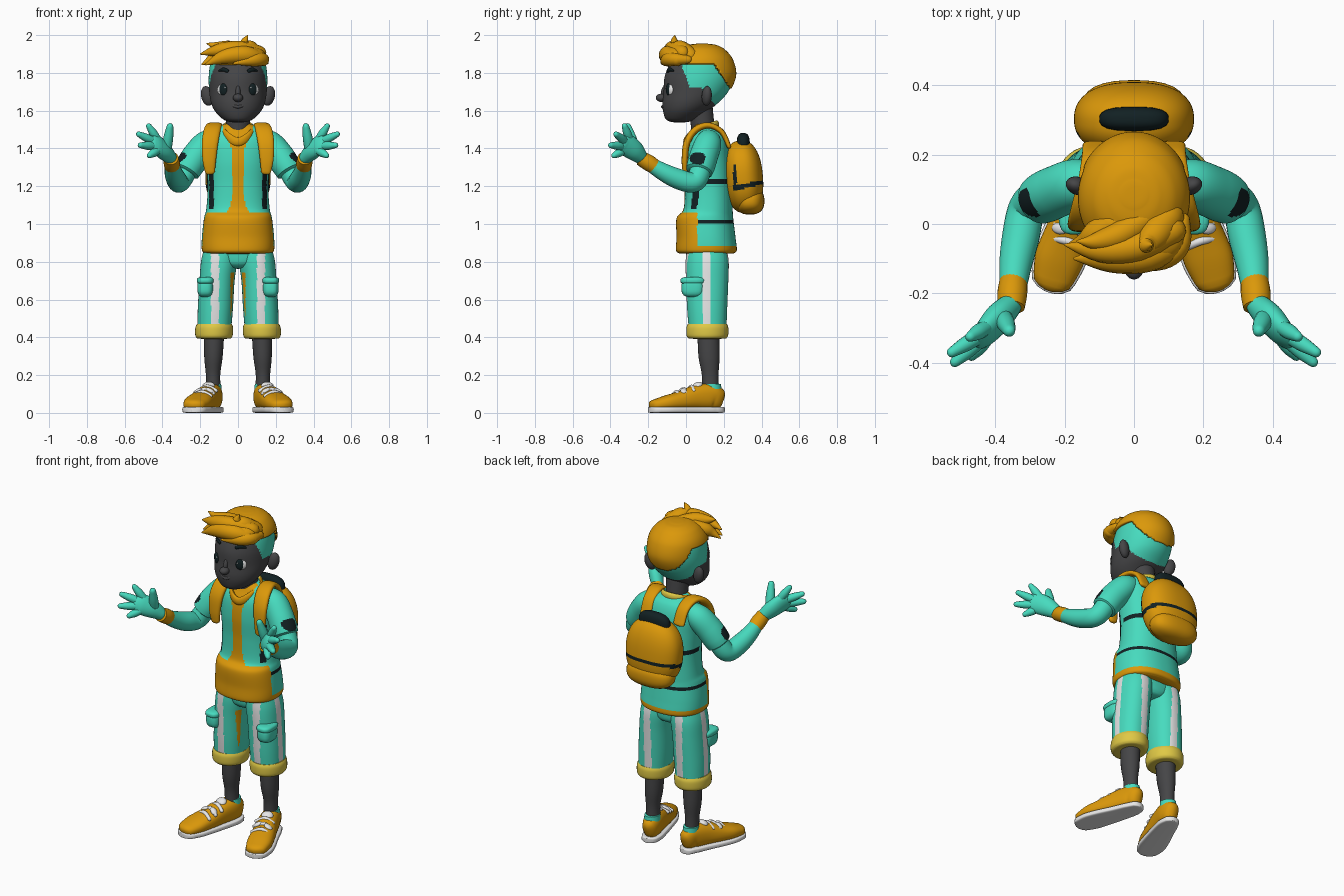
import bpy, bmesh, math
from mathutils import Vector, Euler


def material(name, rgb):
    m = bpy.data.materials.new(name)
    m.diffuse_color = (*rgb, 1)
    return m


ORANGE = material("orange", (0.71, 0.315, 0.003))
TEAL = material("teal", (0.063, 0.71, 0.52))
SKIN = material("charcoal skin", (0.06, 0.06, 0.063))
YELLOW = material("yellow", (0.74, 0.58, 0.06))
WHITE = material("white", (0.82, 0.82, 0.82))
BLACK = material("black", (0.006, 0.015, 0.017))


def finish(name, bm, mats, mirror, paint=None):
    """Turn a bmesh into a smooth object, coloured per face by the paint rule."""
    bmesh.ops.recalc_face_normals(bm, faces=bm.faces)
    for f in bm.faces:
        f.smooth = True
        if paint:
            f.material_index = paint(f.calc_center_median())
    me = bpy.data.meshes.new(name)
    bm.to_mesh(me)
    bm.free()
    me.set_sharp_from_angle(angle=math.radians(50))
    for m in mats if isinstance(mats, list) else [mats]:
        me.materials.append(m)
    ob = bpy.data.objects.new(name, me)
    bpy.context.collection.objects.link(ob)
    if mirror:
        mod = ob.modifiers.new("mirror", 'MIRROR')
        mod.use_mirror_merge = False
    return ob


def spline(pts, steps):
    rows = [list(q) if len(q) == 5 else [*q, q[3]] for q in pts]
    out = []
    for i in range(len(rows) - 1):
        a, b, c, d = rows[max(i - 1, 0)], rows[i], rows[i + 1], rows[min(i + 2, len(rows) - 1)]
        for j in range(steps):
            t = j / steps
            out.append([0.5 * (2 * q + (r - p) * t + (2 * p - 5 * q + 4 * r - s) * t * t
                               + (3 * q - p - 3 * r + s) * t ** 3) for p, q, r, s in zip(a, b, c, d)])
    return out + [rows[-1]]


def sweep(name, mats, pts, ref=(1, 0, 0), n=24, steps=5, p=2, flat=False, cap=None, k=1,
          mirror=False, paint=None, keep=None):
    """Skin (x, y, z, radius along ref, other radius) sections; the ends are rounded."""
    rows = spline(pts, steps)
    secs = []
    for i, q in enumerate(rows):
        t = Vector(rows[min(i + 1, len(rows) - 1)][:3]) - Vector(rows[max(i - 1, 0)][:3])
        t = Vector((0, 0, 1)) if flat else t.normalized()
        secs.append((Vector(q[:3]), t, max(q[3], .001), max(q[4], .001)))

    def ends(sec, sign):
        c, t, a, b = sec
        depth = min(a, b) if cap is None else cap
        for ang in (30, 55, 75, 87):
            w = math.cos(math.radians(ang))
            yield c + t * sign * depth * math.sin(math.radians(ang)), t, a * w, b * w ** k
    secs = list(ends(secs[0], -1))[::-1] + secs + list(ends(secs[-1], 1))
    bm = bmesh.new()
    rings = []
    for c, t, a, b in secs:
        r = Vector(ref)
        u = (r - t * r.dot(t)).normalized()
        v = t.cross(u)
        ring = []
        for i in range(n):
            co, si = math.cos(math.tau * i / n), math.sin(math.tau * i / n)
            ring.append(bm.verts.new(c + u * a * math.copysign(abs(co) ** (2 / p), co)
                                     + v * b * math.copysign(abs(si) ** (2 / p), si)))
        rings.append(ring)
    for r0, r1 in zip(rings, rings[1:]):
        for i in range(n):
            bm.faces.new((r0[i], r0[(i + 1) % n], r1[(i + 1) % n], r1[i]))
    bm.faces.new(rings[0])
    bm.faces.new(rings[-1])
    if keep:
        bmesh.ops.delete(bm, geom=[f for f in bm.faces if not keep(f.calc_center_median())],
                         context='FACES')
    return finish(name, bm, mats, mirror, paint)


def blob(name, mats, loc, size, rot=(0, 0, 0), p=2, n=24, mirror=False, paint=None):
    """Ellipsoid; larger p makes it boxier."""
    bm = bmesh.new()
    bmesh.ops.create_uvsphere(bm, u_segments=n, v_segments=n * 2 // 3, radius=1)
    e = Euler(rot).to_matrix()
    for v in bm.verts:
        v.co *= sum(abs(x) ** p for x in v.co) ** (-1 / p)
        v.co = e @ Vector(a * b for a, b in zip(v.co, size)) + Vector(loc)
    return finish(name, bm, mats, mirror, paint)


# Hoodie body: pouch, centre stripe, hem and dark belts are face colours
def hoodie_paint(c):
    x, y, z = abs(c.x), c.y, c.z
    if z < .885 or (z < 1.06 and y < .06):
        return 1
    if y < .08 and x < .034 + max(0, 1.12 - z) * .4 + max(0, z - 1.4) * .4:
        return 1
    if (1.003 < z < 1.025 and y > .06) or (1.21 < z < 1.235 and y > .1):
        return 2
    return 2 if .128 < x < .153 and y < .1 and 1.08 < z < 1.31 else 0


sweep("hoodie_body", [TEAL, ORANGE, BLACK],
      [(0, .108, .845, .175, .145), (0, .108, .862, .191, .161), (0, .106, .93, .191, .156),
       (0, .10, 1.03, .180, .150), (0, .117, 1.08, .168, .130), (0, .118, 1.2, .160, .125),
       (0, .112, 1.33, .166, .125), (0, .112, 1.43, .172, .115), (0, .115, 1.49, .145, .09),
       (0, .105, 1.52, .09, .065), (0, .10, 1.53, .07, .055)],
      n=128, steps=10, p=2.3, flat=True, cap=.004, paint=hoodie_paint)
ring = [math.tau * i / 24 for i in range(25)]
sweep("hoodie_collar", [ORANGE, YELLOW],
      [(.08 * math.cos(a), .08 + .082 * math.sin(a),
        1.495 + .03 * math.sin(a) - .03 * max(0, -math.sin(a)) ** 3, .024, .013)
       for a in ring], ref=(0, 0, 1), n=12, steps=3, paint=lambda c: int(c.y > .135))
sweep("neck", SKIN, [(0, .09, 1.42, .065), (0, .09, 1.5, .062), (0, .075, 1.62, .066)], flat=True)

# Backpack and straps
def pack_paint(c):
    edge = 1.18 + (c.y - .27) * .22
    if c.y > .25 and edge < c.z < edge + .024:
        return 1
    return 1 if .25 < c.y < .268 and 1.19 < c.z < 1.31 else 0


blob("backpack", [ORANGE, BLACK], (0, .303, 1.25), (.173, .104, .193), rot=(.09, 0, 0), p=2.35,
     n=96, paint=pack_paint)
blob("backpack_pocket", ORANGE, (0, .338, 1.122), (.15, .077, .072), p=2.5, n=32)
blob("backpack_handle", BLACK, (0, .303, 1.42), (.1, .035, .062), p=2.8)
sweep("shoulder_straps", ORANGE,
      [(.148, -.004, 1.275, .026, .014), (.152, -.006, 1.34, .036, .017), (.148, .005, 1.43, .043, .018),
       (.136, .05, 1.498, .044, .018), (.122, .12, 1.522, .04, .016), (.115, .19, 1.487, .036, .014),
       (.112, .228, 1.41, .036, .012)], p=2.6, mirror=True)

# Sleeves with a dark badge, arms, wristbands
def badge(c):
    return int(c.x > .22 and ((c.y - .062) / .042) ** 2 + ((c.z - 1.347) / .034) ** 2 < 1)


sweep("sleeves", [TEAL, BLACK],
      [(.12, .12, 1.445, .06), (.17, .115, 1.42, .072), (.22, .095, 1.362, .075),
       (.253, .08, 1.312, .075), (.272, .07, 1.28, .071)],
      ref=(0, 1, 0), n=64, steps=10, cap=.012, mirror=True, paint=badge)
sweep("arms", TEAL, [(.24, .09, 1.35, .055), (.287, .068, 1.255, .056), (.312, .035, 1.22, .054),
                     (.327, -.04, 1.238, .054), (.342, -.12, 1.275, .047), (.352, -.22, 1.335, .034)],
      ref=(1, .3, 0), mirror=True)
sweep("wristbands", ORANGE, [(.348, -.165, 1.302, .04), (.351, -.2, 1.325, .043),
                             (.354, -.24, 1.348, .039)], cap=.006, mirror=True)

# Open hands
sweep("palms", TEAL, [(.357, -.235, 1.35, .036, .034), (.392, -.272, 1.387, .053, .04),
                      (.428, -.312, 1.417, .058, .033), (.448, -.33, 1.428, .052, .026)],
      ref=(.1, .35, .93), mirror=True)
FINGERS = {"index": ((.43, -.30, 1.452), (.472, -.325, 1.518)),
           "middle": ((.445, -.322, 1.437), (.525, -.37, 1.475)),
           "ring": ((.445, -.335, 1.412), (.516, -.398, 1.417)),
           "little": ((.43, -.335, 1.387), (.468, -.38, 1.363)),
           "thumb": ((.378, -.268, 1.395), (.36, -.308, 1.516))}
for name, (a, b) in FINGERS.items():
    r = .026 if name == "thumb" else .022
    mid = [(p + q) / 2 for p, q in zip(a, b)]
    sweep(name + "_fingers", TEAL, [(*a, r), (*mid, r), (*b, r * .68)], ref=(.3, .2, .9) if name not in
          ("thumb", "index") else (1, 0, 0), n=14, mirror=True)

# Shorts with stripes, cargo pockets and rolled cuffs
def shorts_paint(c):
    x, y = c.x, c.y
    if (.1 < x < .143 and y < .1) or (.085 < x < .13 and y > .15) or (.088 < y < .13 and x > .15):
        return 1
    return 2 if x < .04 and .03 < y < .065 and .48 < c.z < .74 else 0


sweep("shorts_legs", [TEAL, WHITE, ORANGE],
      [(.126, .115, .42, .088, .098), (.12, .112, .55, .093, .106), (.111, .112, .7, .093, .112),
       (.1, .112, .8, .096, .114), (.092, .11, .87, .088, .105)],
      n=96, steps=8, p=2.2, flat=True, cap=.005, mirror=True, paint=shorts_paint)
sweep("shorts_seat", TEAL, [(0, .115, .775, .06, .085), (0, .112, .80, .10, .1), (0, .11, .87, .15, .105)],
      n=32, p=3, flat=True, cap=.012)
blob("cargo_pockets", TEAL, (.173, .036, .663), (.042, .06, .05), p=3.2, mirror=True)
blob("pocket_flaps", TEAL, (.173, .036, .7), (.045, .066, .02), p=3.2, mirror=True)
sweep("shorts_cuffs", YELLOW, [(.127, .113, .395, .09, .1), (.127, .113, .41, .099, .11),
                               (.126, .113, .45, .1, .111), (.125, .113, .47, .093, .104)],
      n=40, flat=True, cap=.004, mirror=True)
sweep("lower_legs", SKIN, [(.13, .13, .1, .04, .045), (.132, .128, .2, .038, .044),
                           (.13, .122, .3, .049, .056), (.126, .118, .44, .054, .058)],
      flat=True, mirror=True)

# Shoes: upper, sole, sock lining, laces
SHOE = [(.127, .16, .077, .045, .062), (.135, .125, .086, .053, .07), (.16, .05, .08, .06, .066),
        (.19, -.03, .063, .068, .052), (.215, -.10, .052, .071, .042), (.232, -.155, .042, .06, .033)]
sweep("shoe_uppers", ORANGE, SHOE, n=32, p=2.4, cap=.04, k=.6, mirror=True)
sweep("shoe_soles", WHITE, [(x, y, .016, a + .006, .016) for x, y, z, a, b in SHOE],
      n=32, p=5, cap=.045, k=.1, mirror=True)
sweep("shoe_linings", TEAL, [(.131, .137, .12, .045, .052), (.131, .137, .152, .042, .048)],
      flat=True, cap=.004, mirror=True)
blob("shoe_tongues", WHITE, (.156, .06, .142), (.034, .03, .02), rot=(.5, 0, .3), mirror=True)
for i in range(3):
    x, y, z = .163 + .014 * i, .03 - .04 * i, .138 - .014 * i
    sweep("lace_%d" % (i + 1), WHITE, [(x - .046, y - .02, z - .02, .011), (x, y, z, .012),
                                       (x + .046, y + .01, z - .02, .011)],
          ref=(0, 0, 1), n=10, mirror=True)
blob("lace_bow_inner", WHITE, (.148, -.022, .118), (.027, .018, .012), rot=(0, -.5, .5), n=12, mirror=True)
blob("lace_bow_outer", WHITE, (.213, -.012, .115), (.027, .018, .012), rot=(0, .5, .1), n=12, mirror=True)

# Head with shaved sides, and the hair cap cut from the same shape
def is_hair(c):
    return c.z > 1.845 - max(0, c.y - .155) * 1.55


def head_paint(c):
    if is_hair(c):
        return 2
    low = 1.72 - max(0, c.y - .08) * 1.2
    return int(c.z > low and c.y > -.015 + (1.82 - c.z) * .35)


HEAD = [(0, -.035, 1.54, .045, .045), (0, -.025, 1.555, .08, .082), (0, -.004, 1.595, .120, .117),
        (0, .022, 1.64, .142, .147), (0, .052, 1.70, .152, .171), (0, .07, 1.78, .155, .183),
        (0, .078, 1.86, .143, .158), (0, .08, 1.912, .108, .115), (0, .083, 1.936, .065, .07),
        (0, .085, 1.943, .03, .03)]
sweep("head", [SKIN, TEAL, ORANGE], HEAD, n=128, steps=10, flat=True, cap=.002, paint=head_paint)
cap = sweep("hair_cap", ORANGE, [(x, y, z + .01, a + .013, b + .013) for x, y, z, a, b in HEAD],
            n=128, steps=10, flat=True, cap=.002, keep=is_hair)
solid = cap.modifiers.new("thickness", 'SOLIDIFY')
solid.thickness = .014

# Swept fringe: soft mass plus pointed locks
blob("hair_fringe", ORANGE, (.0, -.04, 1.895), (.145, .088, .056), n=32)
LOCKS = [[(.13, -.05, 1.87, .035), (.04, -.09, 1.895, .048), (-.07, -.1, 1.885, .04), (-.17, -.1, 1.845, .005)],
         [(.11, -.02, 1.905, .04), (.01, -.065, 1.925, .045), (-.1, -.075, 1.92, .035), (-.198, -.06, 1.9, .004)],
         [(.04, .02, 1.905, .04), (-.04, -.03, 1.93, .04), (-.11, -.05, 1.94, .025), (-.162, -.05, 1.955, .004)],
         [(.1, .02, 1.89, .045), (.06, -.03, 1.925, .048), (.035, -.06, 1.96, .026), (.05, -.06, 1.996, .004)],
         [(.14, .01, 1.87, .022), (.128, -.06, 1.872, .034), (.075, -.1, 1.868, .034), (-.02, -.128, 1.85, .006)],
         [(-.06, .0, 1.9, .045), (-.11, -.03, 1.89, .04), (-.145, -.05, 1.87, .025), (-.19, -.06, 1.845, .004)]]
for i, pts in enumerate(LOCKS):
    sweep("hair_lock_%d" % (i + 1), ORANGE, pts, ref=(0, 0, 1), n=16)

# Face
blob("nose", SKIN, (0, -.130, 1.668), (.027, .03, .022))
blob("nose_bridge", SKIN, (0, -.112, 1.7), (.014, .02, .04), rot=(-.25, 0, 0))
sweep("lips", SKIN, [(-.05, -.106, 1.637, .005), (0, -.123, 1.62, .009), (.05, -.106, 1.637, .005)],
      ref=(0, 0, 1), n=10)
blob("ears", SKIN, (.163, .11, 1.678), (.033, .026, .053), rot=(0, .25, .35), mirror=True)
blob("eye_whites", WHITE, (.078, -.084, 1.71), (.033, .016, .032), rot=(0, 0, .42), mirror=True)
blob("eye_irises", BLACK, (.077, -.093, 1.712), (.024, .0115, .032), rot=(0, 0, .4), mirror=True)
blob("eye_glints", WHITE, (.069, -.105, 1.722), (.004, .003, .005), n=12, mirror=True)
sweep("eyebrows", BLACK, [(.055, -.096, 1.81, .01, .006), (.078, -.085, 1.818, .01, .006),
                          (.1, -.068, 1.812, .005, .005)], ref=(0, 0, 1), n=10, mirror=True)
